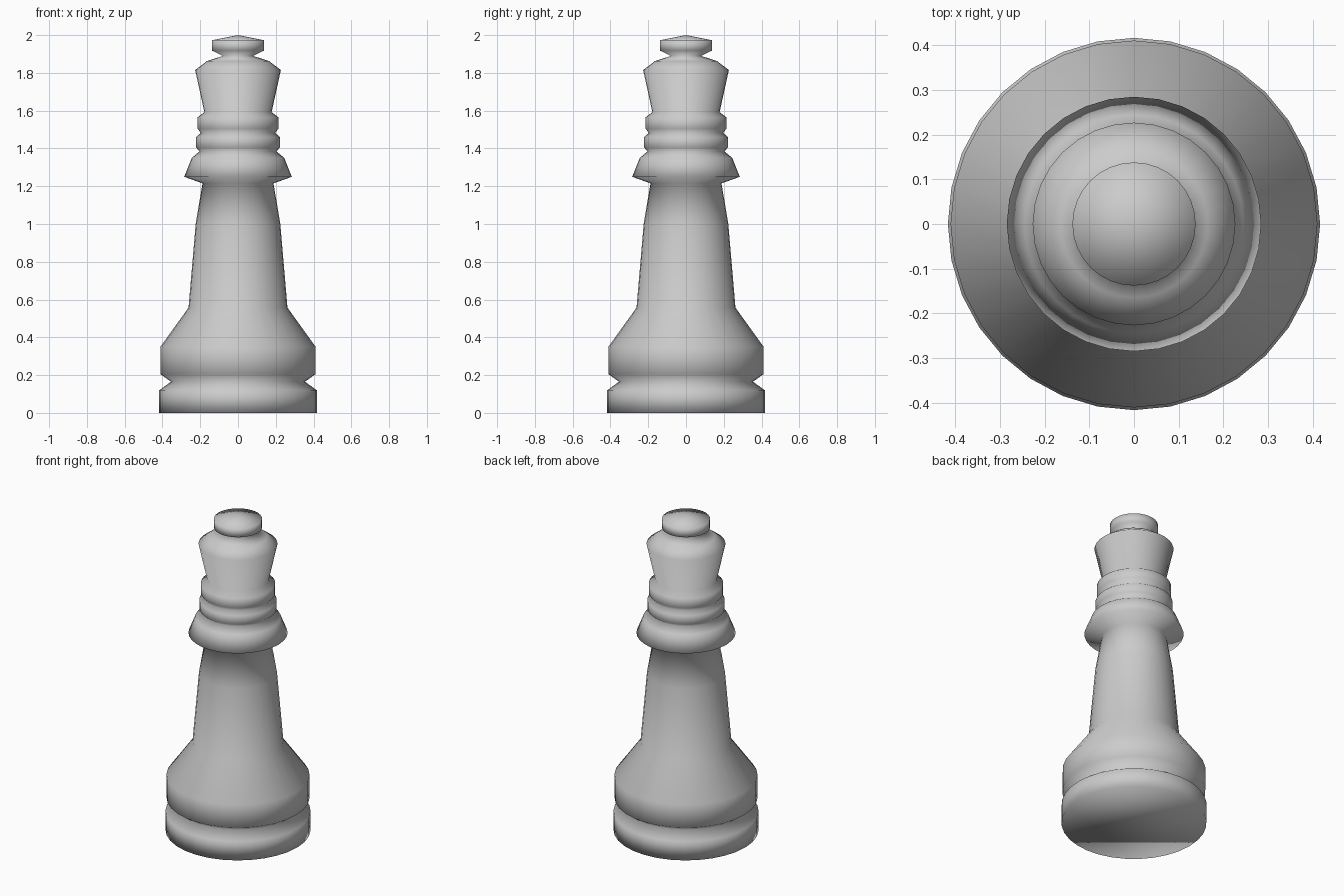
import bpy, bmesh, math

if "Cube" in bpy.data.objects:
    bpy.data.objects.remove(bpy.data.objects["Cube"])

SIDES = 32

# Radius and height pairs, grouped from the foot to the top
base = [(0.417, 0), (0.417, 0.12), (0.355, 0.165), (0.411, 0.205), (0.411, 0.35)]
stem = [(0.262, 0.557), (0.224, 1.0), (0.188, 1.215)]
collar = [(0.285, 1.25), (0.245, 1.35), (0.203, 1.385)]
rings = [(0.222, 1.405), (0.222, 1.46), (0.197, 1.482),
         (0.214, 1.505), (0.214, 1.565), (0.178, 1.592)]
crown = [(0.227, 1.815), (0.165, 1.862), (0.08, 1.89)]
finial = [(0.138, 1.918), (0.138, 1.973), (0, 2.0)]
profile = base + stem + collar + rings + crown + finial

# Turned body: revolve the profile round the z axis
bm = bmesh.new()
points = [bm.verts.new((r, 0, z)) for r, z in profile]
edges = [bm.edges.new(pair) for pair in zip(points, points[1:])]
bmesh.ops.spin(bm, geom=points + edges, cent=(0, 0, 0), axis=(0, 0, 1),
               angle=math.tau, steps=SIDES)
bmesh.ops.remove_doubles(bm, verts=bm.verts, dist=0.0005)

# Underside
rim = [e for e in bm.edges if e.is_boundary]
bmesh.ops.contextual_create(bm, geom=rim)
bmesh.ops.recalc_face_normals(bm, faces=bm.faces)
for face in bm.faces:
    face.smooth = True

mesh = bpy.data.meshes.new("chess_piece")
bm.to_mesh(mesh)
bm.free()
piece = bpy.data.objects.new("chess_piece", mesh)
bpy.context.collection.objects.link(piece)
